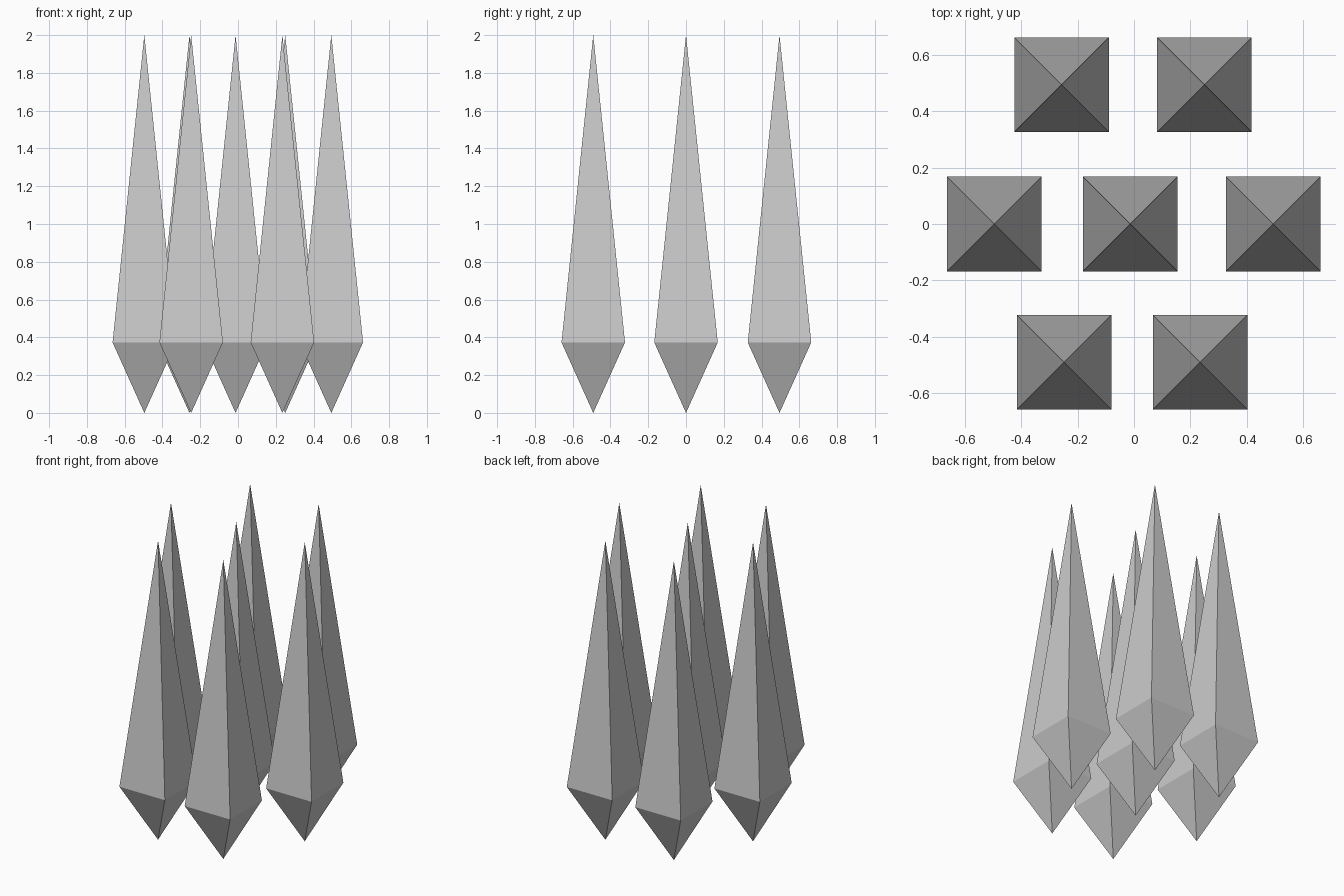
import bpy
import bmesh

cube = bpy.data.objects.get("Cube")
if cube:
    bpy.data.objects.remove(cube, do_unlink=True)

# Single plain grey
GREY = (0.6, 0.6, 0.6, 1.0)
grey = bpy.data.materials.new("light_grey")
grey.use_nodes = True
grey.diffuse_color = GREY
grey.node_tree.nodes["Principled BSDF"].inputs["Base Color"].default_value = GREY

HALF, WAIST, TOP = 0.168, 0.373, 2.0


def crystal_mesh():
    """Square double pyramid: short point below, long spike above."""
    bm = bmesh.new()
    bottom = bm.verts.new((0, 0, 0))
    top = bm.verts.new((0, 0, TOP))
    ring = [bm.verts.new((sx * HALF, sy * HALF, WAIST))
            for sx, sy in ((-1, -1), (1, -1), (1, 1), (-1, 1))]
    for i, a in enumerate(ring):
        b = ring[(i + 1) % len(ring)]
        bm.faces.new((a, b, top))
        bm.faces.new((b, a, bottom))
    mesh = bpy.data.meshes.new("crystal")
    bm.to_mesh(mesh)
    bm.free()
    mesh.materials.append(grey)
    return mesh


# Seven identical crystals in three rows
mesh = crystal_mesh()
places = {
    "crystal_front_right": (-0.248, -0.491),
    "crystal_front_left": (0.235, -0.491),
    "crystal_middle_right": (-0.496, 0.0),
    "crystal_centre": (-0.013, 0.0),
    "crystal_middle_left": (0.494, 0.0),
    "crystal_back_right": (-0.257, 0.495),
    "crystal_back_left": (0.25, 0.495),
}
for name, (x, y) in places.items():
    crystal = bpy.data.objects.new(name, mesh)
    crystal.location = (x, y, 0)
    bpy.context.collection.objects.link(crystal)
